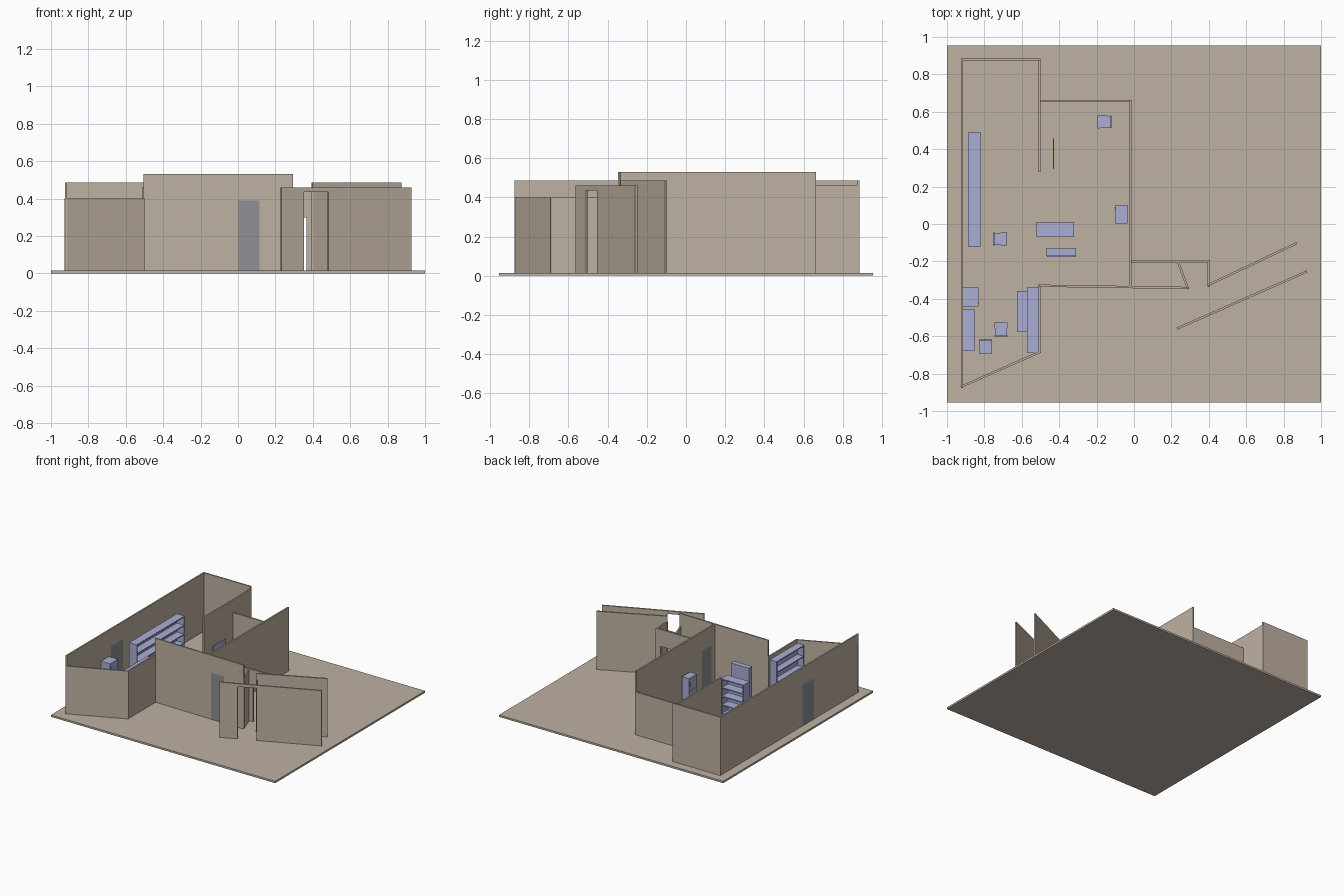
import bpy, bmesh, math
from mathutils import Matrix, Vector

if "Cube" in bpy.data.objects:
    bpy.data.objects.remove(bpy.data.objects["Cube"])

FLOOR = 0.015
T = 0.012


def material(name, rgb):
    m = bpy.data.materials.new(name)
    m.diffuse_color = (*rgb, 1)
    m.use_nodes = True
    m.node_tree.nodes["Principled BSDF"].inputs["Base Color"].default_value = m.diffuse_color
    return m


STONE = material("warm_stone", (0.52, 0.44, 0.36))
WOOD = material("pale_blue", (0.40, 0.42, 0.66))
DOOR = material("door_grey", (0.27, 0.28, 0.30))


def add_box(bm, x0, x1, y0, y1, z0, z1):
    m = Matrix.Translation(((x0 + x1) / 2, (y0 + y1) / 2, (z0 + z1) / 2))
    m = m @ Matrix.Diagonal((x1 - x0, y1 - y0, z1 - z0, 1))
    bmesh.ops.create_cube(bm, size=1, matrix=m)


def make(name, boxes, mat, loc=(0, 0, 0), angle=0):
    """One object from a list of axis-aligned boxes, then placed and turned."""
    bm = bmesh.new()
    for b in boxes:
        add_box(bm, *b)
    me = bpy.data.meshes.new(name)
    bm.to_mesh(me)
    bm.free()
    ob = bpy.data.objects.new(name, me)
    bpy.context.collection.objects.link(ob)
    me.materials.append(mat)
    ob.location = loc
    ob.rotation_euler.z = angle
    return ob


def wall(name, a, b, top, opening=None, leaf=False):
    """Straight wall from a to b; opening = (start, end, top) along its length."""
    d = Vector(b) - Vector(a)
    n, h = d.length, T / 2
    ang = math.atan2(d.y, d.x)
    if opening:
        s, e, z = opening
        parts = [(-h, s, -h, h, FLOOR, top), (e, n + h, -h, h, FLOOR, top),
                 (s, e, -h, h, z, top)]
        if leaf:
            make(name + "_door", [(s, e, -h, h, FLOOR, z)], DOOR, (*a, 0), ang)
    else:
        parts = [(-h, n + h, -h, h, FLOOR, top)]
    make(name, parts, STONE, (*a, 0), ang)


# Floor slab
make("floor", [(-1, 1, -0.955, 0.955, 0, FLOOR)], STONE)

# Walls
wall("left_wall", (-0.92, -0.87), (-0.92, 0.88), 0.485, (0.56, 0.71, 0.345), True)
wall("back_wall", (-0.92, 0.88), (-0.505, 0.88), 0.485)
wall("back_divider_wall", (-0.505, 0.285), (-0.505, 0.88), 0.463)
wall("kitchen_back_wall", (-0.505, 0.657), (-0.017, 0.657), 0.36)
wall("right_wall", (-0.02, -0.33), (-0.017, 0.657), 0.53, (0.04, 0.165, 0.375), True)
wall("front_wall", (-0.5, -0.33), (0.287, -0.342), 0.53, (0.5, 0.615, 0.39), True)
wall("front_side_wall", (-0.505, -0.685), (-0.505, -0.33), 0.40)
wall("slanted_front_wall", (-0.92, -0.868), (-0.505, -0.685), 0.40)
wall("hall_back_wall", (-0.017, -0.2), (0.4, -0.2), 0.435, (0.295, 0.382, 0.30))
wall("hall_partition", (0.235, -0.2), (0.287, -0.342), 0.43)
wall("hall_end_wall", (0.4, -0.33), (0.4, -0.2), 0.435)
wall("corridor_inner_wall", (0.4, -0.325), (0.865, -0.105), 0.485)
wall("corridor_outer_wall", (0.235, -0.557), (0.92, -0.256), 0.46, (0.127, 0.268, 0.435))


def shelf(name, width, depth, height, rows, columns, loc, angle):
    """Open shelf, centred, facing -y before turning."""
    w, d, t = width / 2, depth / 2, 0.008
    z1 = FLOOR + height
    boxes = [(-w, w, d - 0.004, d, FLOOR, z1)]
    for i in range(columns + 1):
        x = -w + (width - t) * i / columns
        boxes.append((x, x + t, -d, d, FLOOR, z1))
    for i in range(rows + 1):
        z = FLOOR + (height - t) * i / rows
        boxes.append((-w, w, -d, d, z, z + t))
    make(name, boxes, WOOD, (*loc, 0), angle)


R = math.pi / 2
shelf("long_bookshelf", 0.61, 0.068, 0.295, 4, 1, (-0.853, 0.185), R)
shelf("room_divider_shelf", 0.20, 0.08, 0.285, 4, 1, (-0.42, -0.03), 2 * R)
shelf("side_bookshelf", 0.35, 0.06, 0.355, 4, 1, (-0.541, -0.515), -R)

# Tall cupboard behind the room divider
make("tall_cupboard", [(-0.47, -0.31, -0.172, -0.13, FLOOR, 0.37),
                       (-0.466, -0.393, -0.177, -0.172, 0.025, 0.36),
                       (-0.387, -0.314, -0.177, -0.172, 0.025, 0.36)], WOOD)


# Tables
def table(name, x0, x1, y0, y1, top):
    t = 0.008
    boxes = [(x0, x1, y0, y1, top - 0.01, top)]
    for x in (x0, x1 - t):
        for y in (y0, y1 - t):
            boxes.append((x, x + t, y, y + t, FLOOR, top - 0.01))
    make(name, boxes, WOOD)


table("desk", -0.92, -0.852, -0.68, -0.457, 0.14)
table("side_table", -0.626, -0.572, -0.578, -0.358, 0.14)


# Cabinets with two doors and handles, facing -x before turning
def cabinet(name, depth, width, height, loc, angle):
    d, w, z1 = depth / 2, width / 2, FLOOR + height
    split = FLOOR + height * 0.6
    boxes = [(-d + 0.006, d, -w, w, FLOOR, z1)]
    for a, b in ((FLOOR + 0.006, split - 0.002), (split + 0.002, z1)):
        boxes.append((-d, -d + 0.006, -w, w, a, b))
        c = (a + b) / 2
        boxes.append((-d - 0.005, -d, w - 0.018, w - 0.012, c - 0.02, c + 0.02))
    make(name, boxes, WOOD, (*loc, 0), angle)


cabinet("right_cabinet", 0.062, 0.10, 0.26, (-0.067, 0.052), 0)
cabinet("left_cabinet", 0.085, 0.10, 0.26, (-0.875, -0.39), 2 * R)

# Wall screen beside the divider
make("screen", [(-0.434, -0.427, 0.295, 0.458, 0.15, 0.245)], WOOD)


# Chairs: seat tapers toward the backrest at +y
def chair(name, loc, angle):
    top, t = 0.095, 0.006
    boxes = [(-0.036, 0.036, -0.038, 0.03, top - 0.01, top)]
    for s in (-1, 1):
        for y, z in ((-0.033, top - 0.01), (0.034, 0.18)):
            x = s * 0.031
            boxes.append((x - t / 2, x + t / 2, y - t / 2, y + t / 2, FLOOR, z))
    for z in (0.115, 0.15):
        boxes.append((-0.034, 0.034, 0.030, 0.037, z, z + 0.025))
    ob = make(name, boxes, WOOD, (*loc, 0), angle)
    for v in ob.data.vertices:
        if 0.029 < v.co.y < 0.0301 and v.co.z < 0.1:
            v.co.x *= 0.85


chair("reading_chair", (-0.717, -0.08), R)
chair("kitchen_chair", (-0.158, 0.547), -R)
chair("desk_chair", (-0.711, -0.564), 2 * R)
chair("guest_chair", (-0.794, -0.655), 0)
